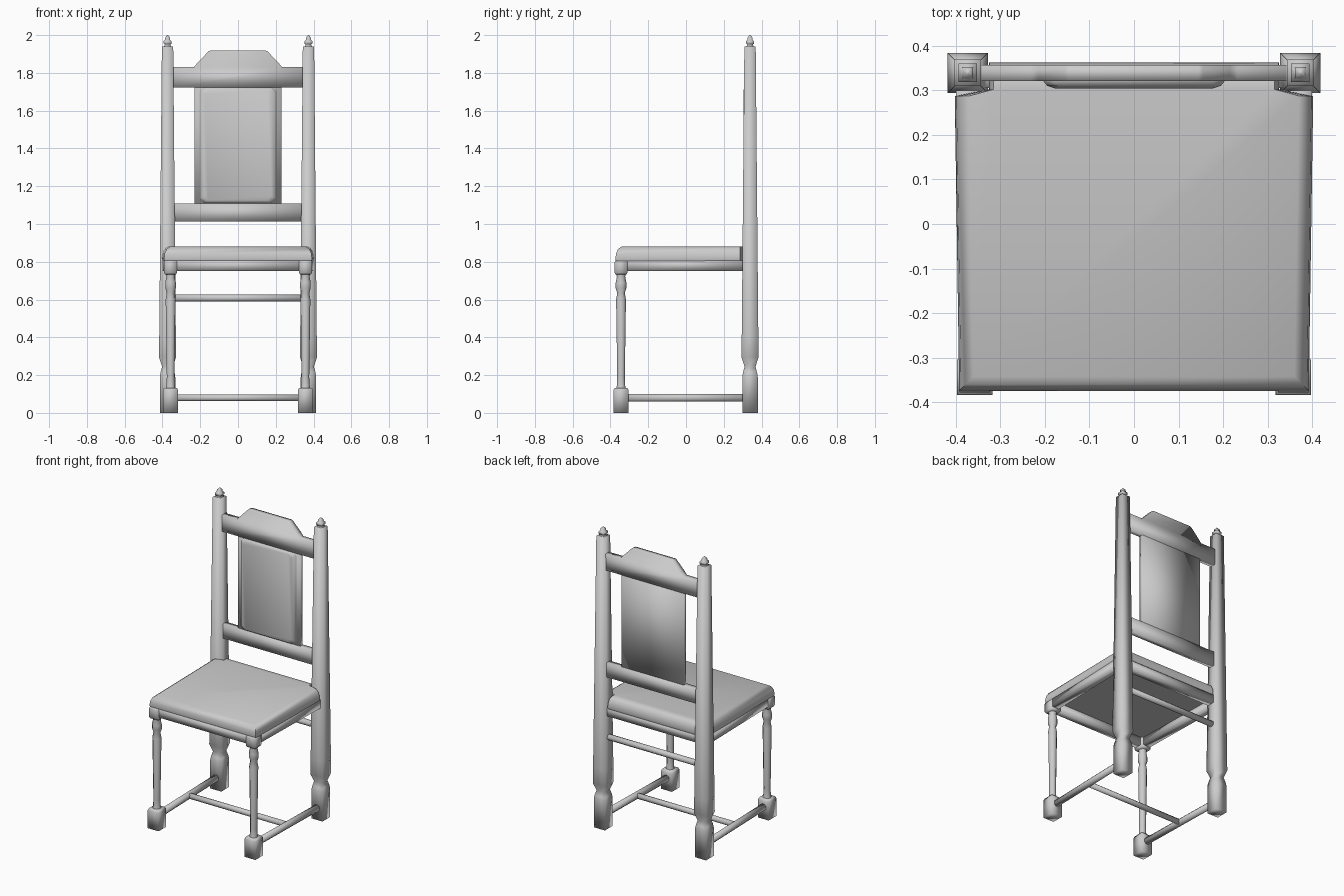
import bpy, math
from math import radians
from mathutils import Vector

if "Cube" in bpy.data.objects:
    bpy.data.objects.remove(bpy.data.objects["Cube"])


def make(name, verts, faces, angle=100):
    me = bpy.data.meshes.new(name)
    me.from_pydata([tuple(v) for v in verts], [], faces)
    me.update()
    me.polygons.foreach_set("use_smooth", [True] * len(me.polygons))
    me.set_sharp_from_angle(angle=radians(angle))
    ob = bpy.data.objects.new(name, me)
    bpy.context.collection.objects.link(ob)
    return ob


def loft(name, rings, angle=100):
    """Skin equal-length vertex rings and cap both ends."""
    n = len(rings[0])
    verts = [v for r in rings for v in r]
    faces = [tuple(range(n))[::-1],
             tuple(range((len(rings) - 1) * n, len(rings) * n))]
    for k in range(len(rings) - 1):
        for i in range(n):
            j = (i + 1) % n
            faces.append((k * n + i, k * n + j, (k + 1) * n + j, (k + 1) * n + i))
    return make(name, verts, faces, angle)


def turned(name, x, y, profile, sides, angle=100):
    """Stack of n-sided rings; profile holds (z, half width)."""
    rings = []
    for z, h in profile:
        r = h / math.cos(math.pi / sides)
        rings.append([(x + r * math.cos((2 * i + 1) * math.pi / sides),
                       y + r * math.sin((2 * i + 1) * math.pi / sides), z)
                      for i in range(sides)])
    return loft(name, rings, angle)


def bar(name, a, b, w, h, sides=4):
    """Straight horizontal bar from a to b, w wide and h high."""
    a, b = Vector(a), Vector(b)
    side = (b - a).normalized().cross(Vector((0, 0, 1)))
    k = 1 / math.cos(math.pi / sides)
    ring = []
    for i in range(sides):
        t = -(2 * i + 1) * math.pi / sides
        ring.append(side * (k * math.cos(t) * w / 2)
                    + Vector((0, 0, k * math.sin(t) * h / 2)))
    return loft(name, [[p + o for o in ring] for p in (a, b)])


def slab(name, outline, rows, centre_z=0.0, angle=100):
    """Upright slab: x-z outline, rows of (y, x scale, z scale) back to front."""
    return loft(name, [[(x * sx, y, centre_z + (z - centre_z) * sz)
                        for x, z in outline] for y, sx, sz in rows], angle)


def mirrored(half):
    return half + [(-x, z) for x, z in reversed(half)]


PX, PY = 0.373, 0.339      # back posts
LX, LY = 0.357, -0.344     # front legs

for s, side in ((1, "right"), (-1, "left")):
    # back post and finial
    turned(f"back_post_{side}", s * PX, PY,
           [(0, 0.041), (0.19, 0.041), (0.215, 0.037), (0.245, 0.029),
            (0.295, 0.045), (0.40, 0.044), (1.94, 0.030)], 4)
    turned(f"finial_{side}", s * PX, PY,
           [(1.935, 0.022), (1.95, 0.014), (1.955, 0.021), (1.968, 0.021),
            (1.976, 0.013), (1.988, 0.012), (2.0, 0.002)], 4)
    # front leg: foot block, turned shaft, top block
    turned(f"front_foot_{side}", s * LX, LY,
           [(0, 0.040), (0.12, 0.040), (0.133, 0.034)], 4)
    turned(f"front_leg_{side}", s * LX, LY,
           [(0.125, 0.026), (0.145, 0.022), (0.19, 0.020), (0.60, 0.026),
            (0.635, 0.020), (0.66, 0.028), (0.69, 0.028), (0.72, 0.022),
            (0.74, 0.026)], 8)
    turned(f"front_leg_top_{side}", s * LX, LY,
           [(0.732, 0.029), (0.742, 0.034), (0.798, 0.034), (0.808, 0.030)], 4)
    # side seat rail and low side stretcher
    bar(f"side_rail_{side}", (s * 0.362, -0.32, 0.78), (s * 0.375, 0.31, 0.78), 0.05, 0.056)
    bar(f"side_stretcher_{side}", (s * LX, -0.32, 0.08), (s * PX, 0.32, 0.08), 0.04, 0.042, 8)

# cross members
bar("front_rail", (-LX, -0.347, 0.78), (LX, -0.347, 0.78), 0.05, 0.056)
bar("back_seat_rail", (-PX, 0.33, 0.78), (PX, 0.33, 0.78), 0.05, 0.056)
bar("middle_stretcher", (-0.365, 0, 0.08), (0.365, 0, 0.08), 0.032, 0.034, 8)
bar("back_stretcher", (-PX, PY, 0.608), (PX, PY, 0.608), 0.036, 0.036, 8)

# seat cushion, notched round the posts, rounded at the upper edge
def seat_ring(z, inset):
    half = [(0.392 - inset, -0.374 + inset), (0.402 - inset, 0.287),
            (0.325 - inset * 0.3, 0.302), (0.325 - inset * 0.3, 0.362 - inset)]
    return [(x, y, z) for x, y in mirrored(half)]

loft("seat_cushion", [seat_ring(z, i) for z, i in
     ((0.804, 0.004), (0.815, 0), (0.845, 0.004), (0.868, 0.014), (0.88, 0.032))], 60)

# chair back: lower rail, board, crest rail, padded panel
bar("lower_back_rail", (-PX, PY, 1.06), (PX, PY, 1.06), 0.036, 0.096)
slab("back_board", mirrored([(0.23, 1.05), (0.23, 1.78)]),
     [(0.352, 1, 1), (0.327, 1, 1)])
slab("crest_rail", mirrored([(0.36, 1.722), (0.36, 1.832), (0.232, 1.832),
                             (0.215, 1.853), (0.155, 1.915), (0.145, 1.919)]),
     [(0.357, 1, 1), (0.321, 1, 1)])
slab("back_pad", mirrored([(0.18, 1.112), (0.203, 1.135), (0.203, 1.70), (0.18, 1.722)]),
     [(0.335, 1, 1), (0.320, 1, 1), (0.310, 0.96, 0.985), (0.304, 0.87, 0.955)],
     1.417, 60)

# make all face normals point outward
import bmesh
for ob in bpy.data.objects:
    bm = bmesh.new()
    bm.from_mesh(ob.data)
    bmesh.ops.recalc_face_normals(bm, faces=bm.faces)
    bm.to_mesh(ob.data)
    bm.free()
